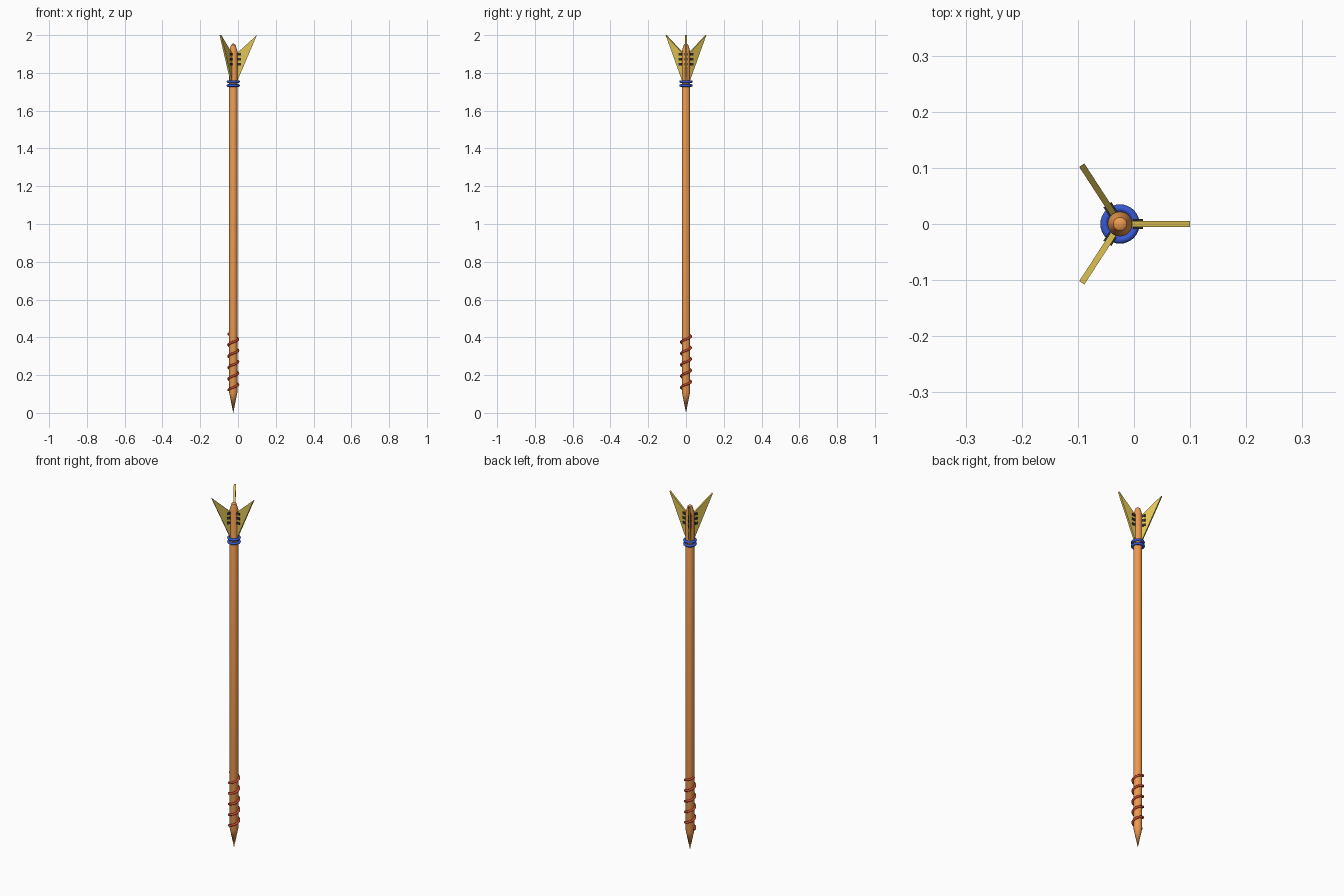
import bpy, bmesh, math
from mathutils import Matrix, Vector

if "Cube" in bpy.data.objects:
    bpy.data.objects.remove(bpy.data.objects["Cube"])

AXIS_X = -0.025          # the shaft sits slightly left so the fins are centred
FIN_ANGLES = [0, math.radians(123), math.radians(-123)]


def material(name, rgb):
    m = bpy.data.materials.new(name)
    m.diffuse_color = (*rgb, 1)
    m.use_nodes = True
    m.node_tree.nodes["Principled BSDF"].inputs["Base Color"].default_value = m.diffuse_color
    return m


ORANGE = material("orange", (0.85, 0.32, 0.08))
GOLD = material("gold", (0.75, 0.56, 0.09))
BLUE = material("blue", (0.04, 0.10, 0.65))
RED = material("red", (0.65, 0.07, 0.03))
BLACK = material("black", (0.03, 0.03, 0.03))


def add(name, bm, mat, smooth=False):
    bmesh.ops.recalc_face_normals(bm, faces=bm.faces)
    me = bpy.data.meshes.new(name)
    bm.to_mesh(me)
    bm.free()
    me.materials.append(mat)
    ob = bpy.data.objects.new(name, me)
    ob.location.x = AXIS_X
    bpy.context.collection.objects.link(ob)
    if smooth:
        bpy.ops.object.select_all(action='DESELECT')
        ob.select_set(True)
        bpy.context.view_layer.objects.active = ob
        bpy.ops.object.shade_smooth_by_angle(angle=math.radians(35))
    return ob


def revolve(name, profile, mat, steps=32, closed=False):
    bm = bmesh.new()
    vs = [bm.verts.new((r, 0, z)) for r, z in profile]
    pairs = list(zip(vs, vs[1:])) + ([(vs[-1], vs[0])] if closed else [])
    edges = [bm.edges.new(p) for p in pairs]
    bmesh.ops.spin(bm, geom=vs + edges, axis=(0, 0, 1), cent=(0, 0, 0),
                   angle=2 * math.pi, steps=steps, use_merge=True)
    bmesh.ops.remove_doubles(bm, verts=bm.verts, dist=1e-5)
    return add(name, bm, mat, True)


# Shaft with pointed tip and nock end
revolve("shaft", [(0, 0), (0.022, 0.11), (0.022, 1.915), (0.012, 1.948), (0, 1.957)], ORANGE)

# Two binding rings under the fins
for i, z in enumerate((1.733, 1.754)):
    circle = [(0.028 + 0.007 * math.cos(k * math.pi / 6),
               z + 0.007 * math.sin(k * math.pi / 6)) for k in range(12)]
    revolve(f"binding_ring_{i + 1}", circle, BLUE, closed=True)

# Spiral cord around the tip end
curve = bpy.data.curves.new("spiral_cord", 'CURVE')
curve.dimensions = '3D'
curve.bevel_depth = 0.006
curve.bevel_resolution = 2
curve.use_fill_caps = True
TURNS, SEG = 5, 24
sp = curve.splines.new('POLY')
sp.points.add(TURNS * SEG)
for i, p in enumerate(sp.points):
    a = math.pi + 2 * math.pi * i / SEG
    p.co = (0.026 * math.cos(a), 0.026 * math.sin(a), 0.12 + 0.06 * i / SEG, 1)
curve.materials.append(RED)
cord = bpy.data.objects.new("spiral_cord", curve)
cord.location.x = AXIS_X
bpy.context.collection.objects.link(cord)

# Three swept fins, each with three stitches at its root
for n, ang in enumerate(FIN_ANGLES):
    rot = Matrix.Rotation(ang, 4, 'Z')
    bm = bmesh.new()
    outline = [(0.015, 1.755), (0.02, 1.755), (0.125, 2.0), (0.02, 1.905), (0.015, 1.90)]
    face = bm.faces.new([bm.verts.new((r, -0.0055, z)) for r, z in outline])
    ext = bmesh.ops.extrude_face_region(bm, geom=[face], use_keep_orig=True)
    bmesh.ops.translate(bm, vec=(0, 0.011, 0),
                        verts=[v for v in ext["geom"] if isinstance(v, bmesh.types.BMVert)])
    bm.transform(rot)
    add(f"fin_{n + 1}", bm, GOLD)

    bm = bmesh.new()
    for z in (1.846, 1.873, 1.899):
        bmesh.ops.create_cube(bm, size=1, matrix=rot @ Matrix.Translation((0.032, 0, z))
                              @ Matrix.Diagonal((0.018, 0.017, 0.014, 1)))
    add(f"fin_stitches_{n + 1}", bm, BLACK)
